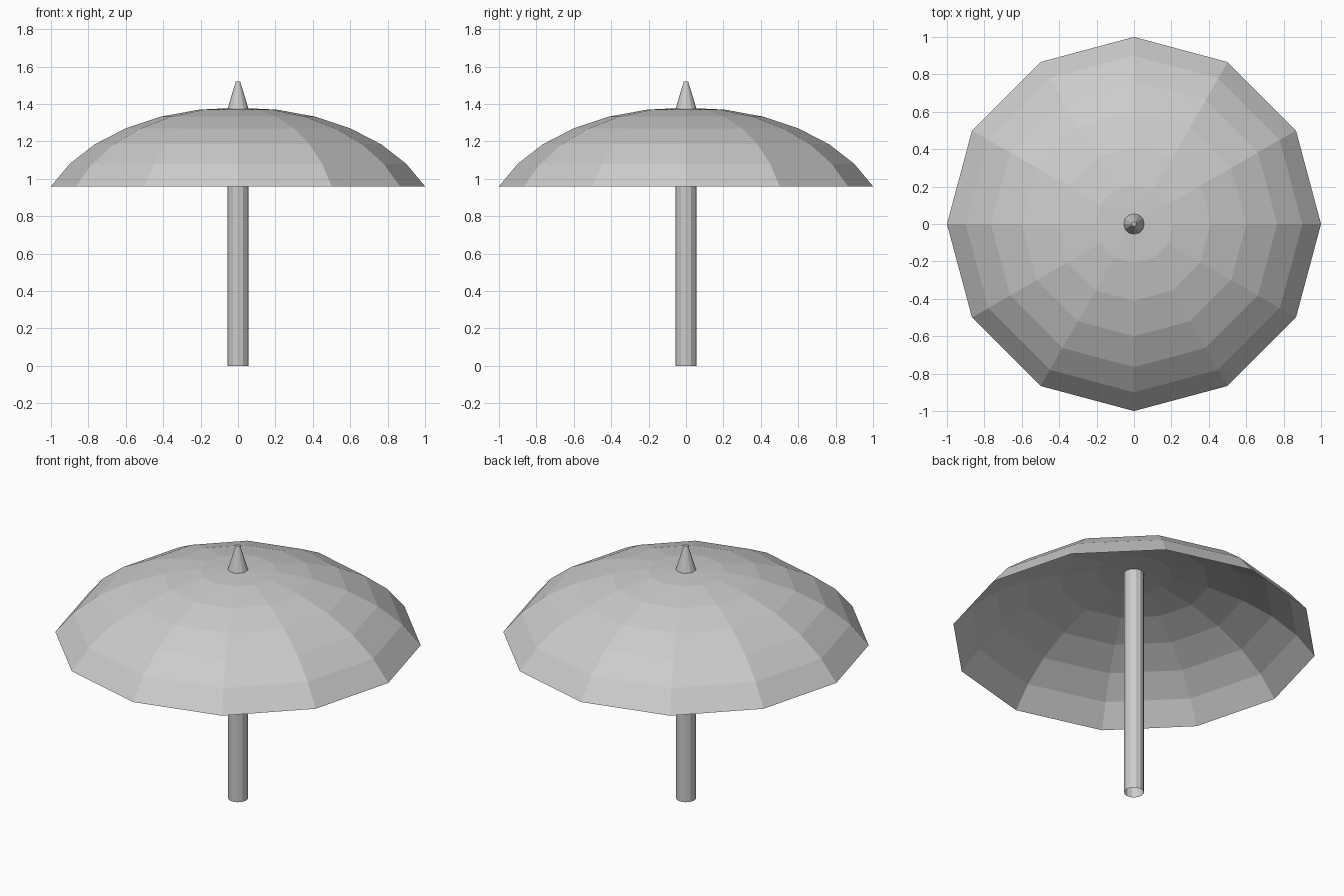
import bpy
import bmesh
from math import cos, sin, tau

old = bpy.data.objects.get("Cube")
if old:
    bpy.data.objects.remove(old, do_unlink=True)

SIDES = 12

grey = bpy.data.materials.new("plain grey")
grey.use_nodes = True
colour = (0.6, 0.6, 0.6, 1)
grey.diffuse_color = colour
grey.node_tree.nodes["Principled BSDF"].inputs["Base Color"].default_value = colour


def lathe(name, profile, cap_top=False):
    """Revolve (radius, height) points, listed from bottom to top, with flat faces."""
    bm = bmesh.new()
    rings = []
    for r, z in profile:
        if r == 0:
            rings.append([bm.verts.new((0, 0, z))] * SIDES)
        else:
            rings.append([bm.verts.new((r * cos(tau * i / SIDES), r * sin(tau * i / SIDES), z))
                          for i in range(SIDES)])
    for low, high in zip(rings, rings[1:]):
        for i in range(SIDES):
            j = (i + 1) % SIDES
            corners = [low[i], low[j], high[j], high[i]]
            bm.faces.new(list(dict.fromkeys(corners)))
    if cap_top:
        bm.faces.new(rings[-1])
    mesh = bpy.data.meshes.new(name)
    bm.to_mesh(mesh)
    bm.free()
    mesh.materials.append(grey)
    obj = bpy.data.objects.new(name, mesh)
    bpy.context.collection.objects.link(obj)
    return obj


# Thin faceted dome
lathe("canopy", [(1, 0.96), (0.9, 1.08), (0.765, 1.185), (0.6, 1.27),
                 (0.41, 1.333), (0.208, 1.37), (0, 1.38)])

# Hollow pole, open at the foot
lathe("pole", [(0.055, 0), (0.055, 1.377)])

# Tapered spike on top
lathe("finial", [(0.055, 1.377), (0.012, 1.52)], cap_top=True)
